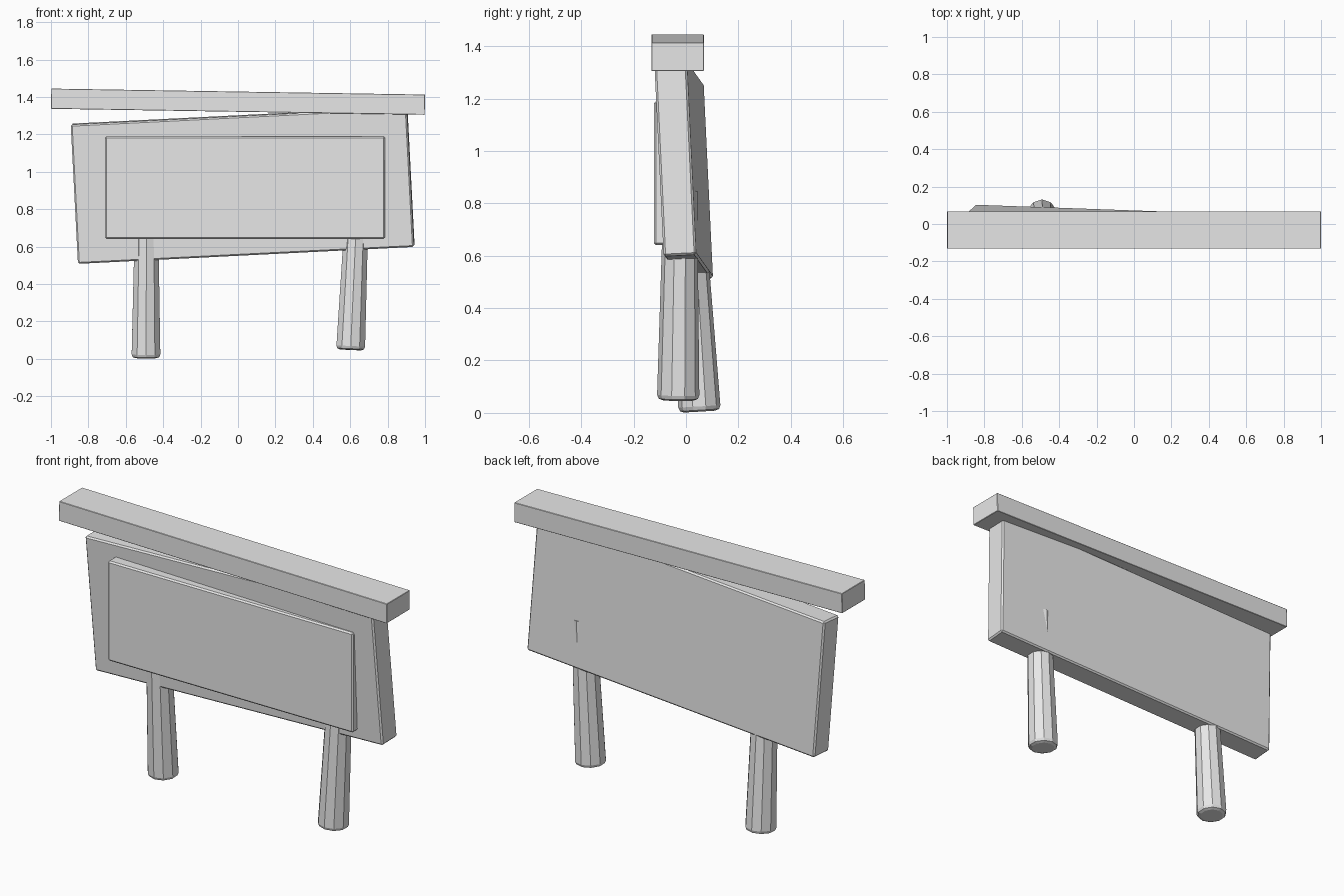
import bpy, bmesh
from mathutils import Vector, Matrix

cube = bpy.data.objects.get("Cube")
if cube:
    bpy.data.objects.remove(cube, do_unlink=True)

# One plain grey for the whole sign
grey = bpy.data.materials.new("plain_grey")
grey.use_nodes = True
grey.diffuse_color = (0.8, 0.8, 0.8, 1)
grey.node_tree.nodes["Principled BSDF"].inputs["Base Color"].default_value = grey.diffuse_color


def frame(x_dir, z_dir, origin):
    """Matrix whose z axis is z_dir and whose x axis leans towards x_dir."""
    z = Vector(z_dir).normalized()
    x = Vector(x_dir)
    x = (x - z * x.dot(z)).normalized()
    m = Matrix((x, z.cross(x), z)).transposed().to_4x4()
    return Matrix.Translation(origin) @ m


def finish(name, bm, matrix):
    mesh = bpy.data.meshes.new(name)
    bmesh.ops.recalc_face_normals(bm, faces=bm.faces)
    bm.to_mesh(mesh)
    bm.free()
    mesh.materials.append(grey)
    obj = bpy.data.objects.new(name, mesh)
    obj.matrix_world = matrix
    bpy.context.scene.collection.objects.link(obj)
    return obj


def plank(name, size, matrix, bevel):
    bm = bmesh.new()
    bmesh.ops.create_cube(bm, size=1)
    bmesh.ops.scale(bm, vec=size, verts=bm.verts)
    bmesh.ops.bevel(bm, geom=bm.edges[:], offset=bevel, segments=1,
                    affect='EDGES', profile=0.5)
    return finish(name, bm, matrix)


def post(name, foot, lean, length):
    """Tapered ten-sided post with a chamfered foot."""
    bm = bmesh.new()
    bmesh.ops.create_cone(bm, cap_ends=True, segments=10, radius1=0.081,
                          radius2=0.081 - 0.021 * length, depth=length)
    bmesh.ops.translate(bm, vec=(0, 0, length / 2), verts=bm.verts)
    rim = [e for e in bm.edges if all(v.co.z < 0.01 for v in e.verts)]
    bmesh.ops.bevel(bm, geom=rim, offset=0.02, segments=2,
                    affect='EDGES', profile=0.5)
    return finish(name, bm, frame((1, 0, 0), (*lean, 1), foot))


# Crooked main board
plank("main_board", (1.80, 0.125, 0.746),
      frame((1, -0.036, 0.056), (-0.052, -0.048, 1), (0.025, -0.009, 0.928)), 0.008)

# Raised sign panel
plank("front_panel", (1.495, 0.102, 0.55),
      Matrix.Translation((0.0375, -0.071, 0.915)), 0.008)

# Cap beam along the top
plank("top_beam", (1.998, 0.2, 0.108),
      frame((1, 0, -0.016), (0.016, 0, 1), (0, -0.032, 1.375)), 0.002)

# Two posts, each leaning its own way
post("right_post", (-0.492, 0.052, 0.005), (0.004, -0.06), 1.19)
post("left_post", (0.602, -0.03, 0.048), (0.045, 0.011), 0.80)
